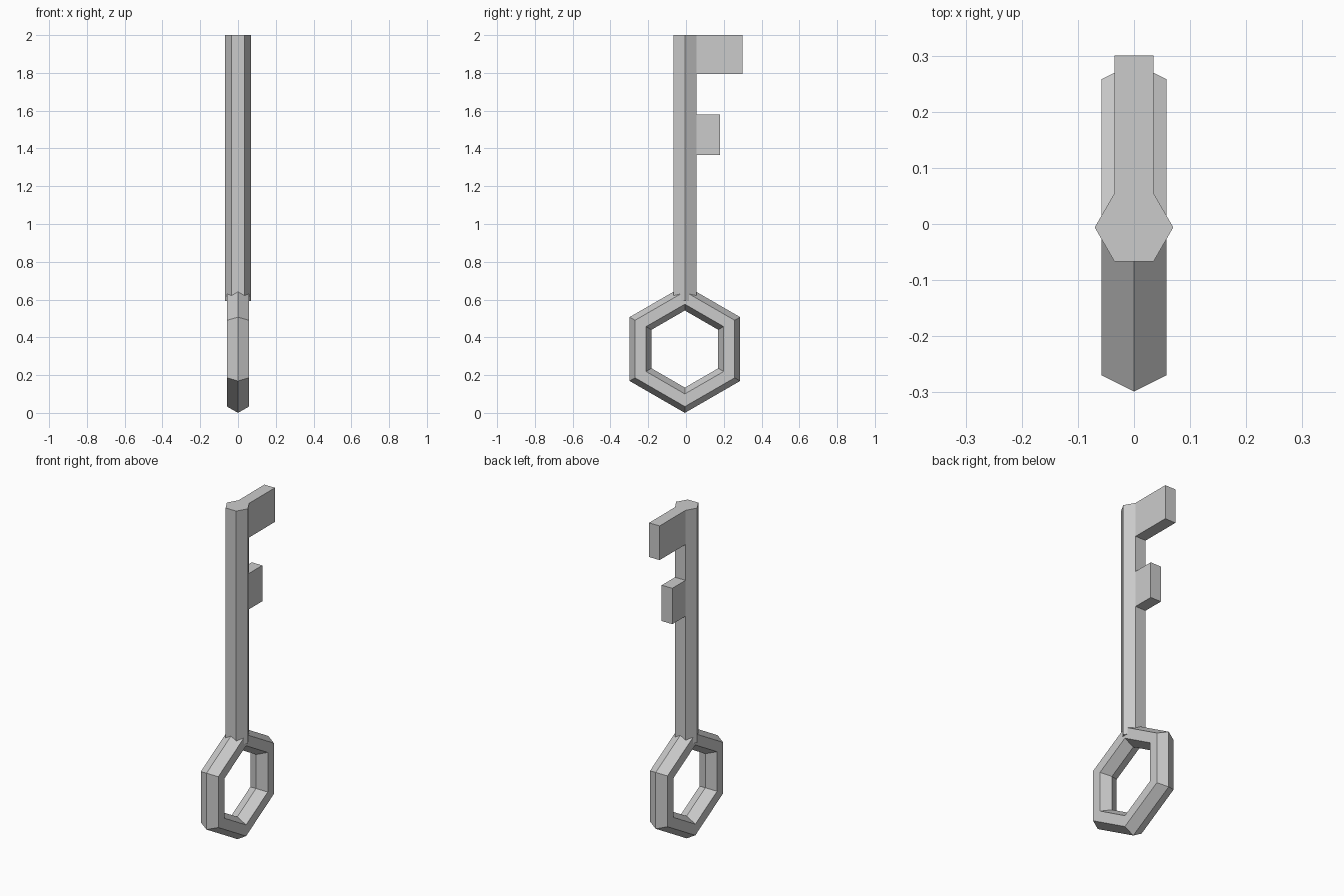
import bpy, bmesh
from math import sin, cos, pi

if "Cube" in bpy.data.objects:
    bpy.data.objects.remove(bpy.data.objects["Cube"])

CENTRE_Y = -0.006
RING_Z = 0.338
SHAFT_R = 0.07
SHAFT_BOTTOM, SHAFT_TOP = 0.592, 2.0
# each tooth: bottom z, top z, y of its outer end
TEETH = [(1.365, 1.58, 0.18), (1.795, SHAFT_TOP, 0.30)]

# Ring handle: six-sided torus standing upright
bpy.ops.mesh.primitive_torus_add(
    major_segments=6, minor_segments=6, major_radius=0.271, minor_radius=0.067,
    location=(0, CENTRE_Y, RING_Z), rotation=(0, pi / 2, 0))
bpy.context.object.name = "ring_handle"

# Shaft: hexagonal bar, with the teeth extruded from its back face
bm = bmesh.new()
base = bm.faces.new([
    bm.verts.new((SHAFT_R * cos(i * pi / 3), CENTRE_Y + SHAFT_R * sin(i * pi / 3), SHAFT_BOTTOM))
    for i in range(6)])
top = bmesh.ops.extrude_face_region(bm, geom=[base], use_keep_orig=True)
bmesh.ops.translate(bm, vec=(0, 0, SHAFT_TOP - SHAFT_BOTTOM),
                    verts=[v for v in top["geom"] if isinstance(v, bmesh.types.BMVert)])

# Cut edge loops at the tooth heights
for z in [h for low, high, _ in TEETH for h in (low, high) if h < SHAFT_TOP]:
    bmesh.ops.bisect_plane(bm, geom=bm.verts[:] + bm.edges[:] + bm.faces[:],
                           plane_co=(0, 0, z), plane_no=(0, 0, 1))
bmesh.ops.recalc_face_normals(bm, faces=bm.faces)

# Pull out the teeth
for low, high, end_y in TEETH:
    bm.normal_update()
    face = next(f for f in bm.faces if f.normal.y > 0.99
                and low < f.calc_center_median().z < high)
    tooth = bmesh.ops.extrude_discrete_faces(bm, faces=[face])["faces"][0]
    for v in tooth.verts:
        v.co.y = end_y

bmesh.ops.recalc_face_normals(bm, faces=bm.faces)
mesh = bpy.data.meshes.new("toothed_shaft")
bm.to_mesh(mesh)
bm.free()
bpy.context.collection.objects.link(bpy.data.objects.new("toothed_shaft", mesh))
